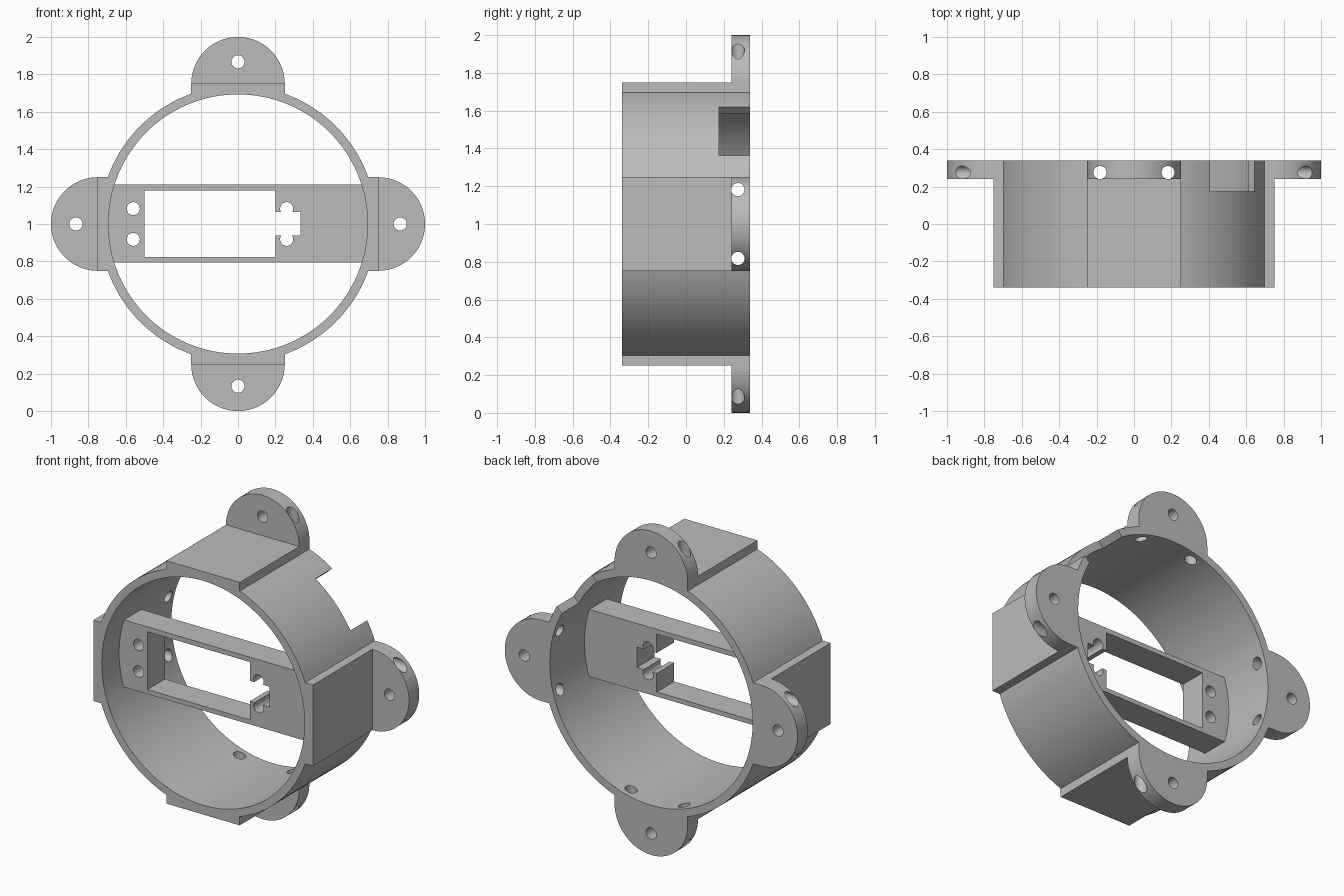
import bpy, bmesh
from math import sin, cos, pi, radians
from mathutils import Matrix, Vector

if "Cube" in bpy.data.objects:
    bpy.data.objects.remove(bpy.data.objects["Cube"], do_unlink=True)

FRONT, BACK = -0.34, 0.34
CENTRE = Vector((0, 0, 1))

grey = bpy.data.materials.new("plain grey")
grey.use_nodes = True
grey.diffuse_color = (0.5, 0.5, 0.5, 1)
grey.node_tree.nodes["Principled BSDF"].inputs["Base Color"].default_value = (0.5, 0.5, 0.5, 1)


def prism(name, outline, y0, y1, matrix=Matrix()):
    """Extrude an (x, z) outline along y, relative to the ring centre."""
    bm = bmesh.new()
    face = bm.faces.new([bm.verts.new((x, y0, z)) for x, z in outline])
    top = bmesh.ops.extrude_face_region(bm, geom=[face])["geom"]
    verts = [v for v in top if isinstance(v, bmesh.types.BMVert)]
    bmesh.ops.translate(bm, verts=verts, vec=(0, y1 - y0, 0))
    bmesh.ops.recalc_face_normals(bm, faces=bm.faces[:])
    bm.transform(Matrix.Translation(CENTRE) @ matrix)
    mesh = bpy.data.meshes.new(name)
    bm.to_mesh(mesh)
    bm.free()
    mesh.materials.append(grey)
    ob = bpy.data.objects.new(name, mesh)
    bpy.context.collection.objects.link(ob)
    return ob


def arc(radius, x=0, z=0, start=0, end=2 * pi, steps=32, closed=True):
    n = steps if closed else steps + 1
    return [(x + radius * cos(start + (end - start) * i / steps),
             z + radius * sin(start + (end - start) * i / steps)) for i in range(n)]


def rect(x0, x1, z0, z1):
    return [(x0, z0), (x1, z0), (x1, z1), (x0, z1)]


def combine(target, tool, operation):
    mod = target.modifiers.new("join", 'BOOLEAN')
    mod.operation, mod.solver, mod.object = operation, 'EXACT', tool
    bpy.context.view_layer.objects.active = target
    bpy.ops.object.modifier_apply(modifier=mod.name)
    bpy.data.objects.remove(tool, do_unlink=True)


def cut(target, outline, y0, y1, matrix=Matrix()):
    combine(target, prism("cutter", outline, y0, y1, matrix), 'DIFFERENCE')


# Ring with four flat pads and rounded mounting ears
body = prism("ring_mount", arc(0.74, steps=128), FRONT, BACK)
ear_outline = [(0.5, -0.25)] + arc(0.25, 0.75, 0, -pi / 2, pi / 2, 40, False) + [(0.5, 0.25)]
turns = [Matrix.Rotation(i * pi / 2, 4, 'Y') for i in range(4)]
for turn in turns:
    combine(body, prism("pad", rect(0.5, 0.75, -0.25, 0.25), FRONT, BACK, turn), 'UNION')
    combine(body, prism("ear", ear_outline, 0.24, BACK, turn), 'UNION')
cut(body, arc(0.693, steps=128), -1, 1)

# Ear screw holes
for turn in turns:
    cut(body, arc(0.035, 0.867), 0, 1, turn)

# Screw holes through the pads, in opposite pairs
upright = Matrix.Rotation(pi / 2, 4, 'X')
for turn in turns[:2]:
    for side in (-0.182, 0.182):
        cut(body, arc(0.035, side, -0.275), -1, 1, turn @ upright)

# Cable notch in the back rim
cut(body, rect(0.5, 1, -0.175, 0.175), 0.175, 1, Matrix.Rotation(-radians(43), 4, 'Y'))

# Crossbar with window, stepped slot and screw holes
bar = prism("crossbar", rect(-0.9, 0.9, -0.205, 0.21), -0.17, 0)
combine(bar, prism("limit", arc(0.715, steps=128), -1, 1), 'INTERSECT')
cut(bar, rect(-0.5, 0.2, -0.177, 0.18), -1, 1)
cut(bar, rect(0.1, 0.335, -0.062, 0.064), -1, 1)
for x in (-0.56, 0.26):
    for z in (-0.082, 0.082):
        cut(bar, arc(0.035, x, z), -1, 1)
combine(body, bar, 'UNION')

# Smooth round walls, crisp edges
bpy.ops.object.select_all(action='DESELECT')
body.select_set(True)
bpy.context.view_layer.objects.active = body
bpy.ops.object.shade_smooth_by_angle(angle=radians(30))
